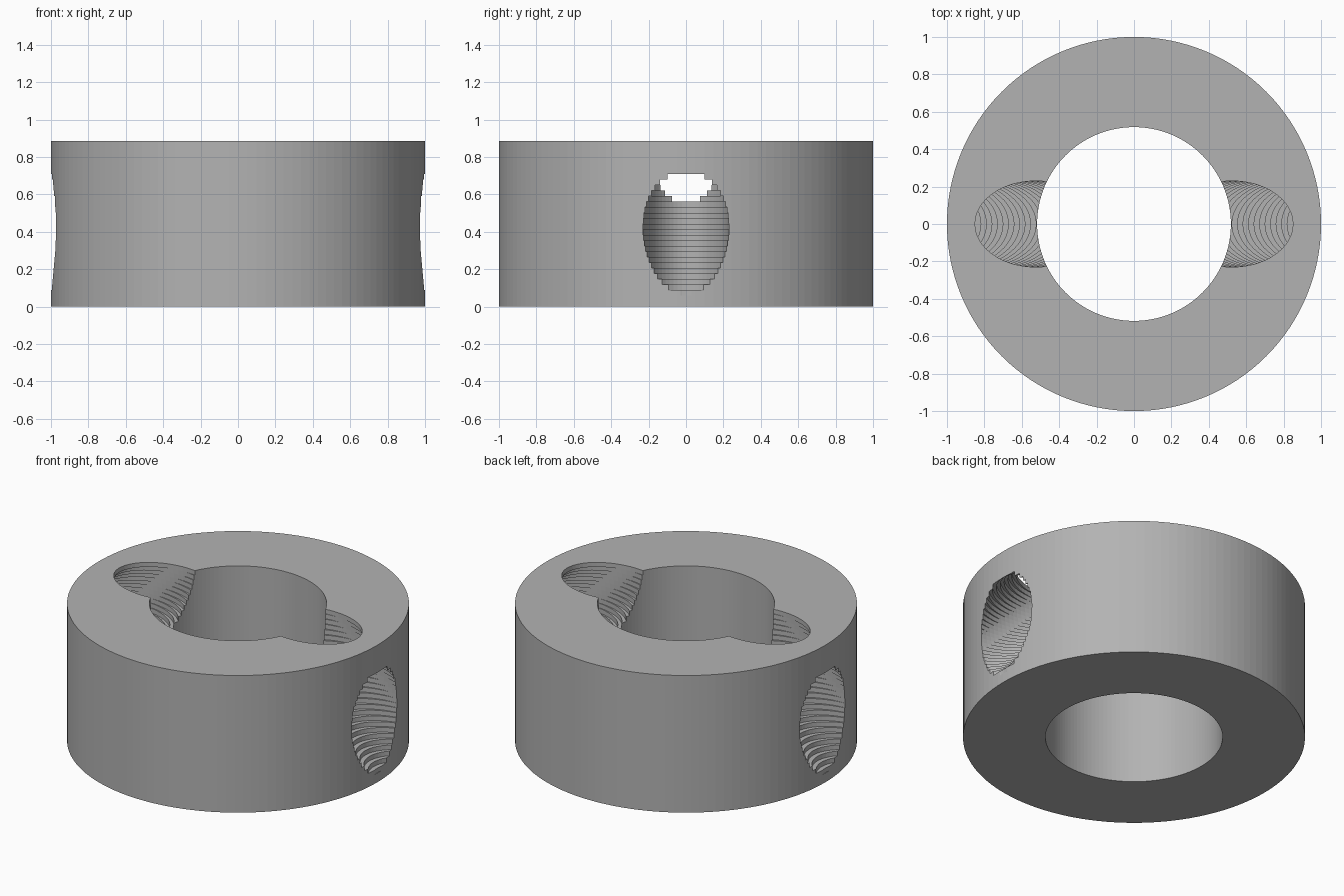
import bpy
import bmesh
from math import cos, sin, pi

OUTER, BORE, HEIGHT = 1.0, 0.518, 0.885
LAYERS = 30
STEP = HEIGHT / LAYERS
HOLE_Y, HOLE_X = 0.23, 0.325     # half widths of each channel slice
TOP_CENTRE = 0.51                # channel centre on the top face

default = bpy.data.objects.get("Cube")
if default:
    bpy.data.objects.remove(default, do_unlink=True)


def add_object(name, bm):
    bmesh.ops.recalc_face_normals(bm, faces=bm.faces[:])
    mesh = bpy.data.meshes.new(name)
    bm.to_mesh(mesh)
    bm.free()
    obj = bpy.data.objects.new(name, mesh)
    bpy.context.collection.objects.link(obj)
    return obj


def add_slab(bm, cx, z0, z1, segments=64):
    """Upright elliptical slab."""
    ring = [bm.verts.new((cx + HOLE_X * cos(2 * pi * i / segments),
                          HOLE_Y * sin(2 * pi * i / segments), z0))
            for i in range(segments)]
    base = bm.faces.new(ring)
    grown = bmesh.ops.extrude_face_region(bm, geom=[base], use_keep_orig=True)
    top = [v for v in grown["geom"] if isinstance(v, bmesh.types.BMVert)]
    bmesh.ops.translate(bm, verts=top, vec=(0, 0, z1 - z0))


# Ring body: a rectangle spun around the z axis
bm = bmesh.new()
profile = [bm.verts.new((x, 0, z)) for x, z in
           ((BORE, 0), (OUTER, 0), (OUTER, HEIGHT), (BORE, HEIGHT))]
edges = [bm.edges.new((profile[i], profile[(i + 1) % 4])) for i in range(4)]
bmesh.ops.spin(bm, geom=profile + edges, cent=(0, 0, 0), axis=(0, 0, 1),
               angle=2 * pi, steps=128, use_merge=True)
bmesh.ops.remove_doubles(bm, verts=bm.verts[:], dist=1e-5)
collar = add_object("collar_ring", bm)

# Stepped channels sloping at 45 degrees from the top rim out to each side
bm = bmesh.new()
for side in (-1, 1):
    for k in range(2, LAYERS):
        centre = TOP_CENTRE + HEIGHT - (k + 0.5) * STEP
        top = HEIGHT + 0.05 if k == LAYERS - 1 else (k + 1) * STEP + 0.0004
        add_slab(bm, side * centre, k * STEP, top)
cutter = add_object("channel_cutter", bm)
cutter.hide_render = True
cutter.hide_viewport = False

cut = collar.modifiers.new("Stepped channels", "BOOLEAN")
cut.operation = "DIFFERENCE"
cut.solver = "EXACT"
cut.use_self = True
cut.object = cutter
bpy.context.view_layer.objects.active = collar
collar.select_set(True)
bpy.ops.object.modifier_apply(modifier=cut.name)
bpy.data.objects.remove(cutter, do_unlink=True)

# Plain grey finish
grey = bpy.data.materials.new("plain_grey")
grey.use_nodes = True
colour = (0.45, 0.45, 0.45, 1)
grey.diffuse_color = colour
grey.node_tree.nodes["Principled BSDF"].inputs["Base Color"].default_value = colour
collar.data.materials.clear()
collar.data.materials.append(grey)
for face in collar.data.polygons:
    face.material_index = 0
